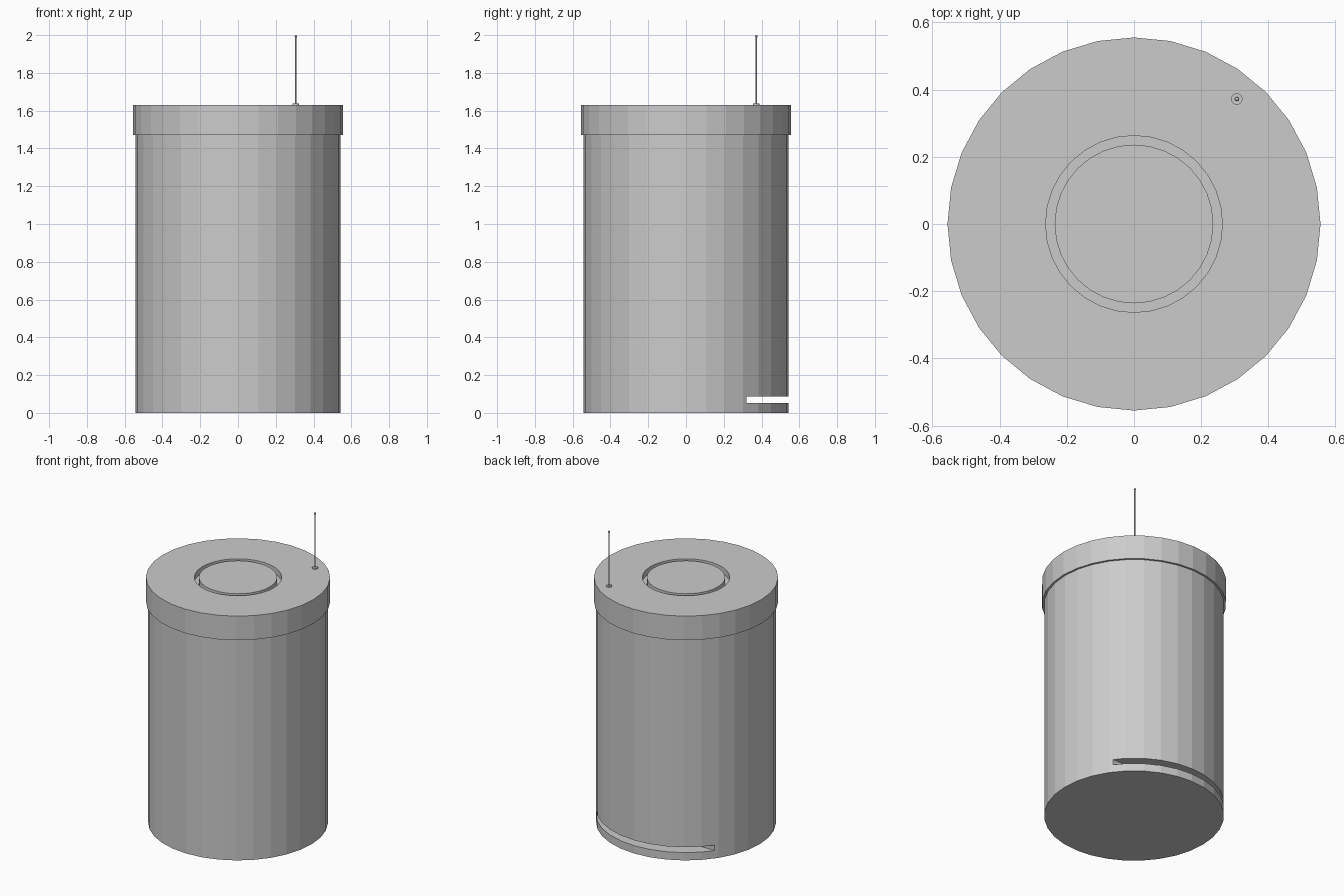
import bpy
import bmesh
from math import cos, sin, tau

if "Cube" in bpy.data.objects:
    bpy.data.objects.remove(bpy.data.objects["Cube"])


def lathe(name, profile, sides, x=0.0, y=0.0):
    """Revolve (radius, z) points around a vertical axis; radius 0 makes a pole."""
    bm = bmesh.new()
    rings = []
    for r, z in profile:
        if r == 0:
            rings.append([bm.verts.new((x, y, z))] * sides)
        else:
            rings.append([bm.verts.new((x + r * cos(tau * i / sides),
                                        y + r * sin(tau * i / sides), z))
                          for i in range(sides)])
    for a, b in zip(rings, rings[1:]):
        for i in range(sides):
            j = (i + 1) % sides
            bm.faces.new(dict.fromkeys((a[i], a[j], b[j], b[i])))
    bmesh.ops.recalc_face_normals(bm, faces=bm.faces)
    mesh = bpy.data.meshes.new(name)
    bm.to_mesh(mesh)
    bm.free()
    obj = bpy.data.objects.new(name, mesh)
    bpy.context.collection.objects.link(obj)
    return obj


# Main body
body = lathe("body", [(0, 0), (0.542, 0), (0.542, 1.47), (0, 1.47)], 32)

# Slot cut straight through the back near the base
bpy.ops.mesh.primitive_cube_add(size=1, location=(0, 0.62, 0.07))
cutter = bpy.context.object
cutter.name = "slot_cutter"
cutter.scale = (2, 0.6, 0.036)
cutter.hide_render = True
cutter.hide_viewport = True
cut = body.modifiers.new("slot", 'BOOLEAN')
cut.operation = 'DIFFERENCE'
cut.solver = 'EXACT'
cut.object = cutter

# Lid with a ring groove in its top
lathe("lid", [(0, 1.47), (0.555, 1.47), (0.555, 1.63), (0.263, 1.63),
              (0.263, 1.59), (0.236, 1.59), (0.236, 1.63), (0, 1.63)], 32)

# Antenna: foot, rod and rounded tip
AX, AY = 0.306, 0.372
lathe("antenna_foot", [(0, 1.63), (0.017, 1.63), (0.017, 1.638), (0, 1.638)], 16, AX, AY)
lathe("antenna_rod", [(0, 1.635), (0.004, 1.635), (0.004, 1.99), (0, 1.99)], 12, AX, AY)
lathe("antenna_tip", [(0, 1.986), (0.005, 1.988), (0.007, 1.993),
                      (0.005, 1.998), (0, 2.0)], 12, AX, AY)
